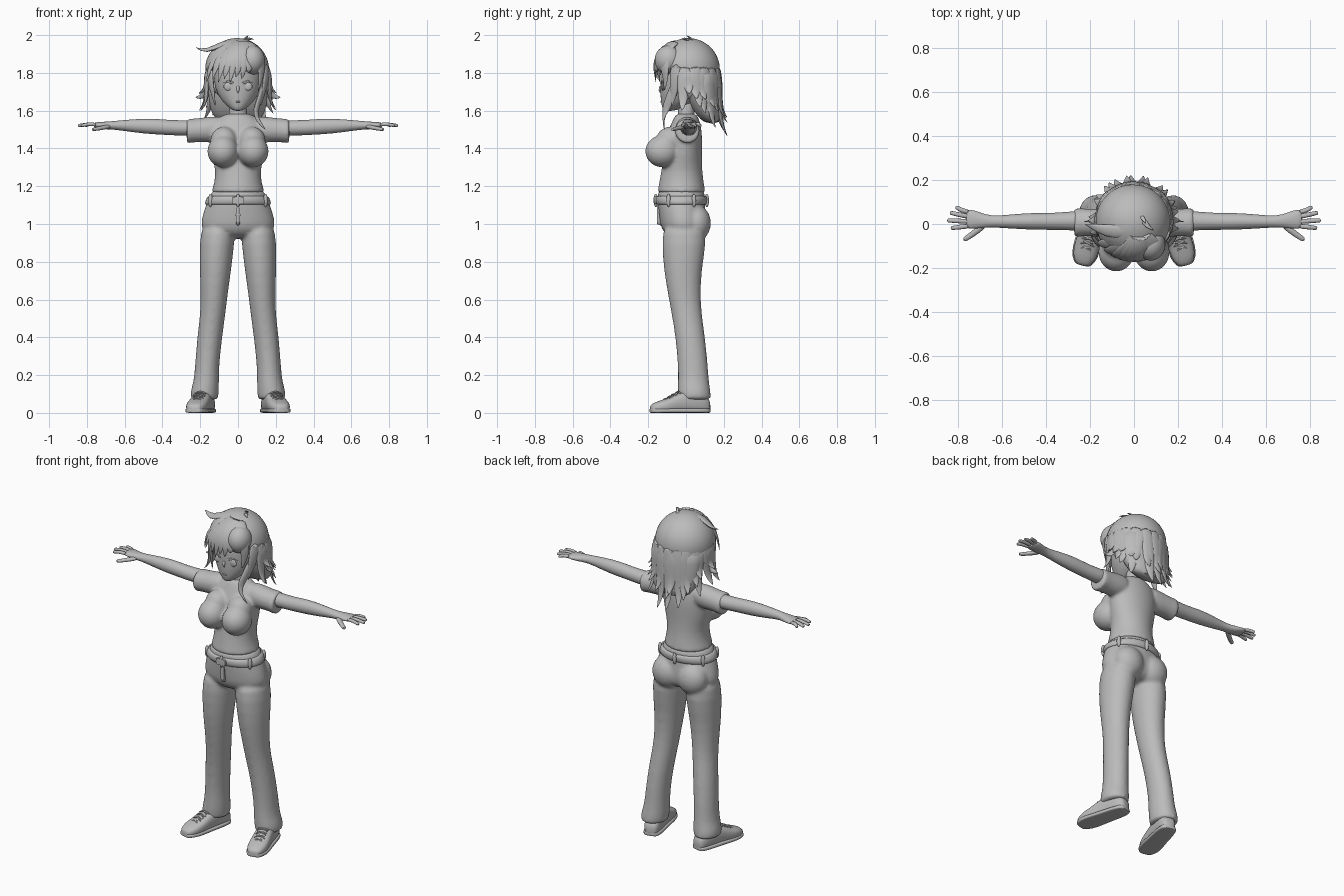
import bpy, bmesh, math, random
from mathutils import Vector, Matrix

random.seed(4)
if "Cube" in bpy.data.objects:
    bpy.data.objects.remove(bpy.data.objects["Cube"])

grey = bpy.data.materials.new("plain grey")
grey.use_nodes = True
COLOUR = (0.5, 0.5, 0.5, 1)
grey.diffuse_color = COLOUR
grey.node_tree.nodes["Principled BSDF"].inputs["Base Color"].default_value = COLOUR


def skin(bm, rings):
    """Join a list of vertex-position rings into a closed tube."""
    loops = [[bm.verts.new(p) for p in r] for r in rings]
    n = len(loops[0])
    for a, b in zip(loops, loops[1:]):
        for i in range(n):
            j = (i + 1) % n
            bm.faces.new((a[i], a[j], b[j], b[i]))
    bm.faces.new(loops[0])
    bm.faces.new(loops[-1])


def loft(bm, rows, axis="Z", n=20, power=1.0):
    """Rows hold a position on the axis, then low/high limits on the other two."""
    def bend(v):
        return math.copysign(abs(v) ** power, v)
    rings = []
    for s, a0, a1, b0, b1 in rows:
        ring = []
        for k in range(n):
            t = math.tau * k / n
            a = (a0 + a1) / 2 + (a1 - a0) / 2 * bend(math.cos(t))
            b = (b0 + b1) / 2 + (b1 - b0) / 2 * bend(math.sin(t))
            ring.append({"Z": (a, b, s), "X": (s, a, b), "Y": (a, s, b)}[axis])
        rings.append(ring)
    skin(bm, rings)


def tube(bm, pts, width, flat=0.4, centre=(0, 0.01, 1.78), blunt=False, n=8):
    """Strand along a path, flattened toward a centre and tapering to its tip."""
    pts = [Vector(p) for p in pts]
    rings = []
    last = len(pts) - 1
    for i, p in enumerate(pts):
        t = (pts[min(i + 1, last)] - pts[max(i - 1, 0)]).normalized()
        out = p - Vector(centre)
        out = (out - t * out.dot(t)).normalized()
        side = t.cross(out)
        w = width * (1 - 0.3 * i / last if blunt else 1.03 - (i / last) ** 2.2)
        rings.append([p + side * (w * math.cos(math.tau * k / n))
                      + out * (w * flat * math.sin(math.tau * k / n)) for k in range(n)])
    skin(bm, rings)


def ball(bm, centre, radii):
    m = Matrix.Translation(centre) @ Matrix.Diagonal((*radii, 1))
    bmesh.ops.create_uvsphere(bm, u_segments=24, v_segments=16, radius=1, matrix=m)


def mirror(bm):
    new = bmesh.ops.duplicate(bm, geom=bm.verts[:] + bm.edges[:] + bm.faces[:])["geom"]
    for v in new:
        if isinstance(v, bmesh.types.BMVert):
            v.co.x *= -1


def finish(name, bm, subsurf=1, voxel=0, thick=0):
    bmesh.ops.recalc_face_normals(bm, faces=bm.faces[:])
    me = bpy.data.meshes.new(name)
    bm.to_mesh(me)
    bm.free()
    me.materials.append(grey)
    me.shade_smooth()
    me.set_sharp_from_angle(angle=math.radians(75))
    ob = bpy.data.objects.new(name, me)
    bpy.context.collection.objects.link(ob)
    if thick:
        ob.modifiers.new("Thickness", "SOLIDIFY").thickness = thick
    if subsurf:
        ob.modifiers.new("Round", "SUBSURF").levels = subsurf
        ob.modifiers["Round"].render_levels = subsurf
    if voxel:
        r = ob.modifiers.new("Fuse", "REMESH")
        r.mode, r.voxel_size, r.use_smooth_shade = "VOXEL", voxel, True
        s = ob.modifiers.new("Relax", "SMOOTH")
        s.factor, s.iterations = 0.5, 6


def sym(z, w, y0, y1):
    return (z, -w, w, y0, y1)


# Shirt: sleeves and bust mirrored, then fused with the torso
bm = bmesh.new()
loft(bm, [(.06, -.055, .07, 1.44, 1.575), (.15, -.06, .07, 1.43, 1.57),
          (.22, -.055, .07, 1.435, 1.558), (.268, -.06, .074, 1.425, 1.558),
          (.272, -.06, .074, 1.425, 1.558)], "X")
ball(bm, (.08, -.125, 1.385), (.083, .092, .085))
ball(bm, (.075, -.085, 1.44), (.072, .075, .075))
mirror(bm)
loft(bm, [sym(1.165, .142, -.153, .104), sym(1.17, .142, -.153, .104), sym(1.21, .129, -.145, .097),
          sym(1.28, .118, -.132, .087), sym(1.36, .14, -.12, .085), sym(1.44, .15, -.115, .088),
          sym(1.51, .15, -.09, .083), sym(1.56, .105, -.065, .068), sym(1.59, .06, -.052, .055)])
finish("shirt", bm, voxel=.009)

# Trousers: legs and seat mirrored, then fused with the hips
bm = bmesh.new()
loft(bm, [(1.02, .01, .19, -.12, .1), (.9, .018, .206, -.13, .11), (.75, .036, .203, -.118, .082),
          (.62, .055, .198, -.095, .078), (.53, .065, .2, -.078, .083), (.4, .083, .217, -.056, .102),
          (.25, .1, .228, -.043, .117), (.16, .1, .236, -.043, .122), (.115, .1, .254, -.045, .132),
          (.075, .105, .25, -.04, .132), (.07, .105, .25, -.04, .132)])
ball(bm, (.085, .055, 1.005), (.092, .078, .095))
mirror(bm)
loft(bm, [sym(1.178, .14, -.15, .1), sym(1.17, .143, -.152, .102), sym(1.1, .173, -.15, .1),
          sym(1.03, .196, -.142, .11), sym(.97, .203, -.135, .11), sym(.92, .13, -.085, .075)])
finish("trousers", bm, voxel=.01)

# Waistband with loops, buckle and fly
bm = bmesh.new()
band = [sym(1.15, .157, -.16, .11), sym(1.145, .164, -.163, .113),
        sym(1.105, .179, -.161, .11), sym(1.1, .175, -.155, .106)]
loft(bm, band, n=32)
for k in range(6):
    a = math.tau * (k + .5) / 6
    ball(bm, (.168 * math.cos(a), -.025 + .135 * math.sin(a), 1.125), (.012, .012, .035))
finish("waistband", bm)
bm = bmesh.new()
loft(bm, [(-.17, -.032, .032, 1.105, 1.145), (-.15, -.032, .032, 1.105, 1.145)], "Y", 12, .4)
loft(bm, [(-.153, -.012, .012, 1.0, 1.1), (-.13, -.012, .012, .99, 1.1)], "Y", 12, .6)
finish("buckle_and_fly", bm, 0)

# Shoes with soles and laces, toes turned out
turn = Matrix.Translation((.188, 0, 0)) @ Matrix.Rotation(math.radians(14), 4, "Z")
outline = [(.13, .02, .05), (.118, .045, .09), (.04, .052, .125), (-.03, .052, .115),
           (-.09, .058, .08), (-.145, .057, .065), (-.185, .038, .048), (-.195, .02, .035)]
for name, grow, top in (("shoes", 0, 1), ("soles", .005, 0)):
    bm = bmesh.new()
    loft(bm, [(y, -w - grow, w + grow, 0, h if top else .024) for y, w, h in outline],
         "Y", 20, .75 if top else .45)
    bmesh.ops.transform(bm, matrix=turn, verts=bm.verts[:])
    mirror(bm)
    finish(name, bm)
bm = bmesh.new()
for k in range(4):
    y, z = -.035 - .022 * k, .118 - .012 * k
    for s in (-1, 1):
        tube(bm, [(-.035 * s, y, z - .018), (0, y - .01, z), (.035 * s, y - .02, z - .02)],
             .006, 1, (0, y, 0), True, 6)
bmesh.ops.transform(bm, matrix=turn, verts=bm.verts[:])
mirror(bm)
finish("laces", bm)

# Arms, hands, fingers and thumbs
bm = bmesh.new()
loft(bm, [(.18, -.035, .06, 1.47, 1.55), (.27, -.03, .06, 1.465, 1.55), (.36, -.027, .05, 1.47, 1.55),
          (.45, -.027, .052, 1.474, 1.56), (.55, -.022, .045, 1.484, 1.556),
          (.65, -.014, .034, 1.5, 1.546), (.7, -.02, .055, 1.5, 1.542),
          (.74, -.023, .067, 1.507, 1.54), (.765, -.02, .066, 1.51, 1.537)], "X", 16)
for y0, x1, y1 in ((.053, .81, .075), (.033, .836, .05), (.011, .848, .016), (-.009, .832, -.018)):
    tube(bm, [(.745, y0, 1.525), (.79, (y0 + y1) / 2, 1.53), (x1 - .01, y1, 1.522), (x1, y1, 1.52)],
         .013, .9, (.8, 0, 1), True)
tube(bm, [(.675, 0, 1.518), (.715, -.033, 1.51), (.75, -.058, 1.503), (.775, -.074, 1.5)],
     .017, .8, (.7, 0, 1), True)
mirror(bm)
finish("arms", bm)

# Head, neck and facial features
bm = bmesh.new()
loft(bm, [sym(1.598, .018, -.115, -.07), sym(1.61, .04, -.125, -.03), sym(1.64, .077, -.132, .04),
          sym(1.69, .112, -.137, .09), sym(1.75, .128, -.136, .12), sym(1.82, .13, -.14, .13),
          sym(1.9, .1, -.11, .1), sym(1.94, .04, -.05, .05)], n=28)
loft(bm, [sym(1.52, .06, -.045, .05), sym(1.58, .047, -.042, .045), sym(1.68, .045, -.045, .045)])
tube(bm, [(0, -.13, 1.735), (0, -.143, 1.705), (0, -.132, 1.69)], .011, .8, (0, 0, 1.7))
finish("head", bm)
bm = bmesh.new()
ball(bm, (.052, -.123, 1.728), (.024, .008, .022))
tube(bm, [(.026, -.133, 1.745), (.052, -.128, 1.757), (.08, -.114, 1.745)], .006, .6)
ball(bm, (.125, .0, 1.725), (.015, .022, .032))
mirror(bm)
ball(bm, (0, -.131, 1.647), (.014, .005, .004))
finish("eyes_ears_and_mouth", bm, 0)

# Hair cap, open over the face
bm = bmesh.new()
ball(bm, (-.005, .012, 1.818), (.172, .17, .167))
gone = [v for v in bm.verts if v.co.z < 1.8 and v.co.y < -.03]
bmesh.ops.delete(bm, geom=gone, context="VERTS")
finish("hair_cap", bm, thick=.012)

# Back hair mass and pointed strands around it
bm = bmesh.new()
loft(bm, [sym(1.84, .166, -.01, .18), sym(1.74, .165, -.015, .182), sym(1.65, .16, .01, .185),
          sym(1.58, .14, .05, .185), sym(1.53, .1, .1, .18)])
finish("back_hair", bm)
bm = bmesh.new()
for layer in range(2):
    count = 11 + 2 * layer
    for k in range(count):
        a = math.radians(-98 + 196 * k / (count - 1))
        d = Vector((math.sin(a), math.cos(a), 0))
        low = 1.45 + .15 * abs(math.sin(a)) ** 2 + .07 * layer + random.uniform(-.012, .03)
        sway = Vector((math.cos(a), -math.sin(a), 0)) * random.uniform(-.035, .035)
        top = 1.84 - .02 * layer
        path = [d * r + sway * f + Vector((0, .015, top + (low - top) * f))
                for r, f in ((.155, 0), (.168, .3), (.167, .6), (.177, .85), (.208, 1))]
        tube(bm, path, .042, .35)
finish("back_strands", bm)

# Fringe swept from the parting, with a fuller lobe on the left
bm = bmesh.new()
for k in range(8):
    x = -.155 + .031 * k
    y = -.168 * math.sqrt(max(.1, 1 - (x / .185) ** 2))
    tip = 1.745 + .02 * (k % 2) + .012 * abs(k - 4) * (k > 4)
    tube(bm, [(.03 + x * .15, -.055, 1.968), (x * .45 + .015, y * .75, 1.935), (x * .85, y * .98, 1.87),
              (x, y, 1.81), (x - .012, y * .96, tip)], .036, .35)
tube(bm, [(.04, -.05, 1.965), (.09, -.11, 1.92), (.125, -.12, 1.86), (.125, -.105, 1.78),
          (.105, -.115, 1.7)], .045, .4)
ball(bm, (.075, -.092, 1.868), (.068, .075, .078))
finish("fringe", bm)

# Side locks framing the face, the left one longer
bm = bmesh.new()
tube(bm, [(.15, -.05, 1.85), (.148, -.06, 1.76), (.132, -.066, 1.69), (.12, -.075, 1.62)], .036, .4)
mirror(bm)
tube(bm, [(.135, -.05, 1.75), (.115, -.085, 1.66), (.09, -.112, 1.6), (.1, -.12, 1.55),
          (.15, -.115, 1.495)], .03, .5)
for s in (-1, 1):
    tube(bm, [(.15 * s, .02, 1.78), (.165 * s, .02, 1.71), (.185 * s, .015, 1.67), (.23 * s, .01, 1.67)],
         .035, .4)
# Loose tufts at the crown
tube(bm, [(.02, -.02, 1.97), (-.09, -.04, 1.955), (-.165, -.02, 1.91), (-.225, 0, 1.935)], .04, .4)
tube(bm, [(.04, .02, 1.97), (.06, -.01, 1.985), (.09, -.03, 1.975)], .015, .6)
tube(bm, [(.03, .04, 1.965), (.045, .02, 1.99), (.055, 0, 1.998)], .012, .6)
finish("loose_locks", bm)
